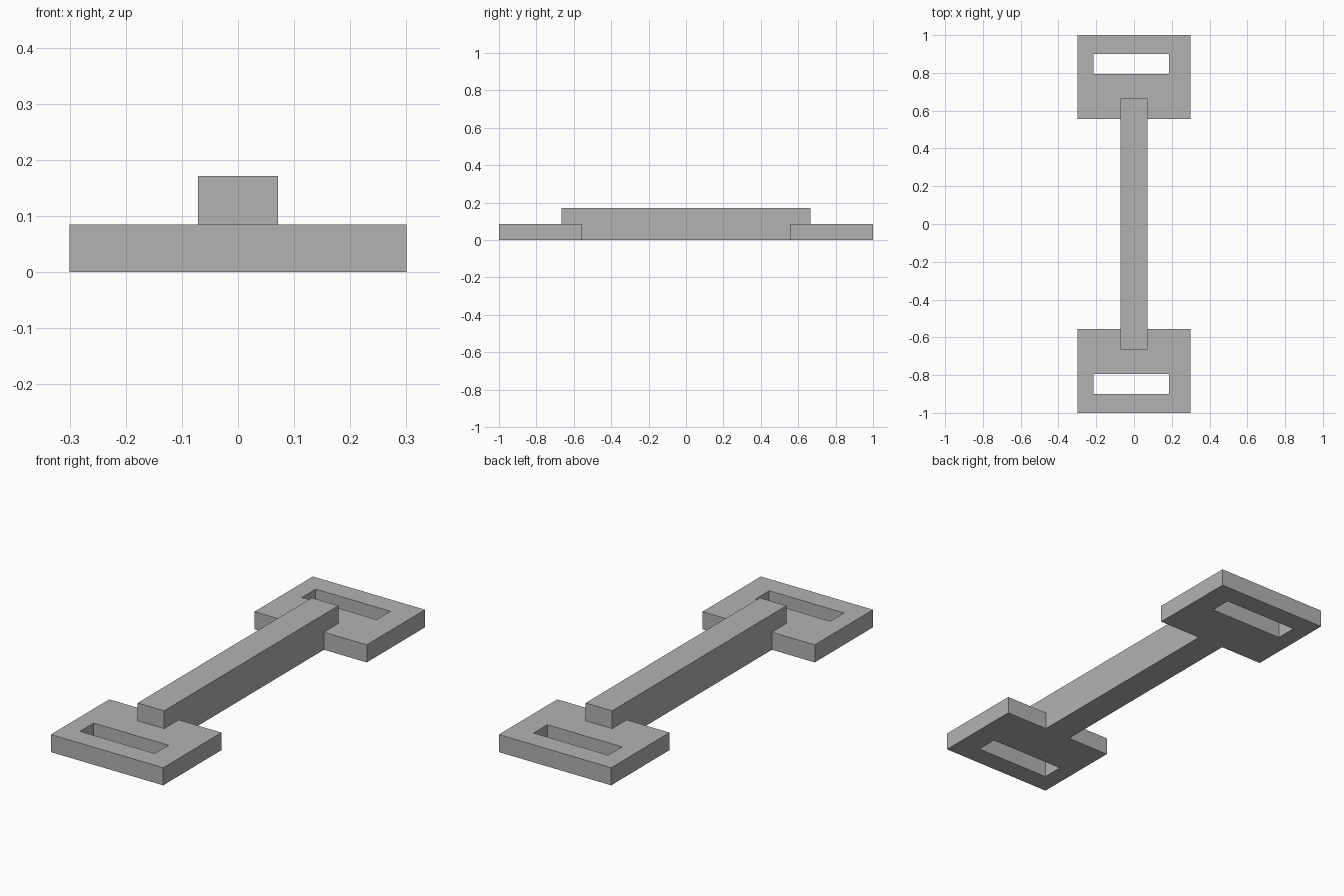
import bpy
import bmesh

cube = bpy.data.objects.get("Cube")
if cube:
    bpy.data.objects.remove(cube, do_unlink=True)

GREY = (0.45, 0.45, 0.45, 1)
grey = bpy.data.materials.new("plain grey")
grey.use_nodes = True
grey.diffuse_color = GREY
grey.node_tree.nodes["Principled BSDF"].inputs["Base Color"].default_value = GREY

PLATE_TOP, BAR_TOP = 0.085, 0.171
PLATE_INNER, BAR_END = 0.555, 0.665
BAR_HALF = 0.071


def finish(name, bm):
    bmesh.ops.recalc_face_normals(bm, faces=bm.faces)
    mesh = bpy.data.meshes.new(name)
    bm.to_mesh(mesh)
    bm.free()
    mesh.materials.append(grey)
    obj = bpy.data.objects.new(name, mesh)
    bpy.context.collection.objects.link(obj)
    return obj


def rectangle(bm, x0, x1, y0, y1, z):
    return [bm.verts.new((x, y, z)) for x, y in ((x0, y0), (x1, y0), (x1, y1), (x0, y1))]


def slotted_plate(name, side):
    """End plate with a through slot; side mirrors it along y."""
    bm = bmesh.new()
    outer = (-0.3, 0.3, PLATE_INNER * side, side)
    slot = (-0.215, 0.185, 0.795 * side, 0.9 * side)
    rings = [rectangle(bm, *outer, 0), rectangle(bm, *outer, PLATE_TOP),
             rectangle(bm, *slot, PLATE_TOP), rectangle(bm, *slot, 0)]
    for a, b in zip(rings, rings[1:] + rings[:1]):
        for i in range(4):
            j = (i + 1) % 4
            bm.faces.new((a[i], a[j], b[j], b[i]))
    return finish(name, bm)


# End plates
slotted_plate("front_plate", -1)
slotted_plate("back_plate", 1)

# Connecting bar, stepped so that its ends rest on the plates
half = [(PLATE_INNER, 0), (PLATE_INNER, PLATE_TOP), (BAR_END, PLATE_TOP), (BAR_END, BAR_TOP)]
profile = half + [(-y, z) for y, z in reversed(half)]
bm = bmesh.new()
face = bm.faces.new([bm.verts.new((-BAR_HALF, y, z)) for y, z in profile])
extruded = bmesh.ops.extrude_face_region(bm, geom=[face], use_keep_orig=True)
moved = [v for v in extruded["geom"] if isinstance(v, bmesh.types.BMVert)]
bmesh.ops.translate(bm, verts=moved, vec=(2 * BAR_HALF, 0, 0))
finish("connecting_bar", bm)
